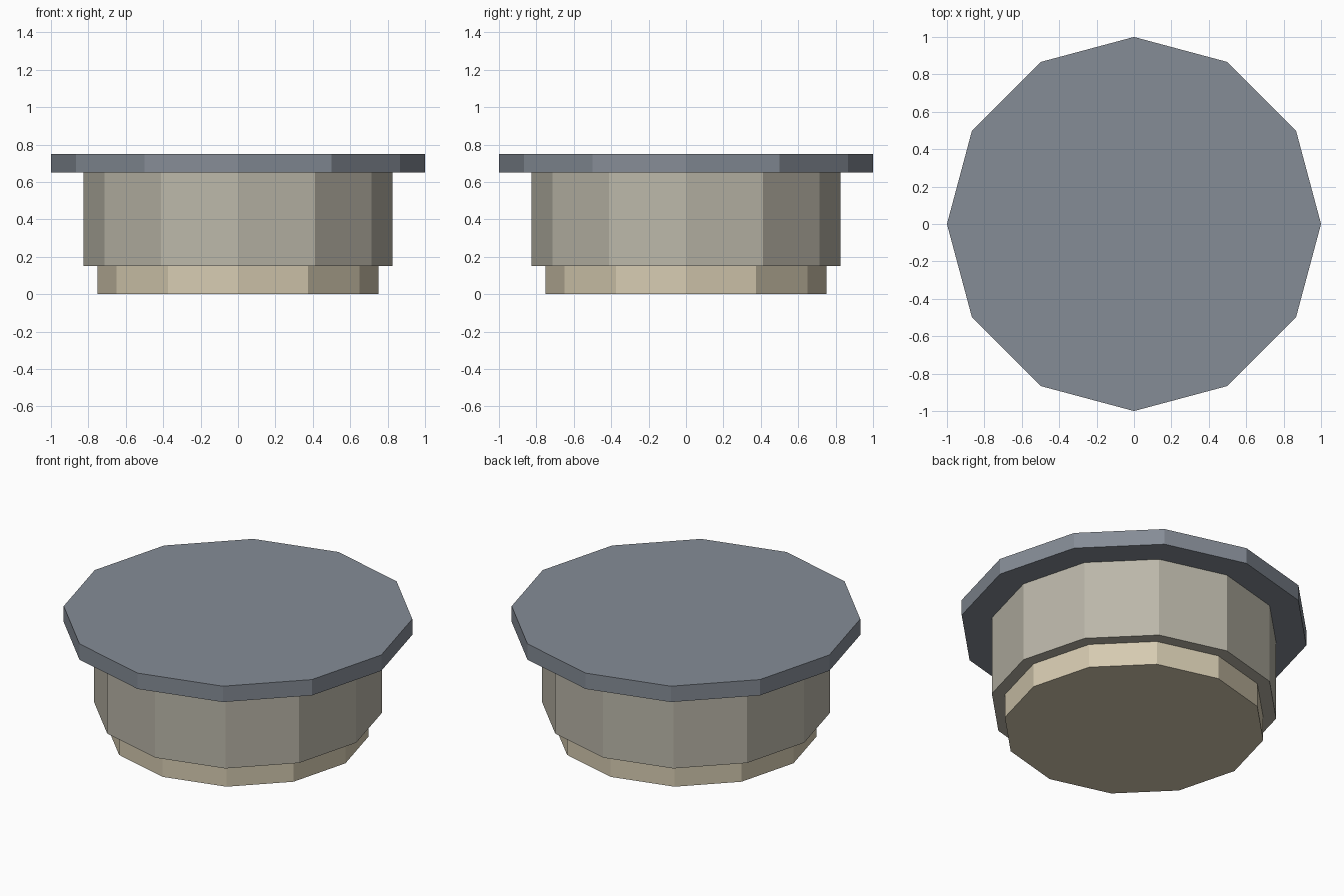
import bpy

if "Cube" in bpy.data.objects:
    bpy.data.objects.remove(bpy.data.objects["Cube"])


def srgb(r, g, b):
    """8-bit sRGB to linear RGBA."""
    lin = lambda c: c / 12.92 if c <= 0.04045 else ((c + 0.055) / 1.055) ** 2.4
    return tuple(lin(c / 255) for c in (r, g, b)) + (1.0,)


def disc(name, radius, z0, z1, colour_name, colour):
    """Flat-faced twelve-sided drum between two heights."""
    bpy.ops.mesh.primitive_cylinder_add(
        vertices=12, radius=radius, depth=z1 - z0, location=(0, 0, (z0 + z1) / 2))
    ob = bpy.context.object
    ob.name = name
    mat = bpy.data.materials.new(colour_name)
    mat.diffuse_color = colour
    mat.use_nodes = True
    mat.node_tree.nodes["Principled BSDF"].inputs["Base Color"].default_value = mat.diffuse_color
    ob.data.materials.append(mat)
    return ob


# Narrow foot
disc("foot", 0.75, 0.0, 0.15, "tan", srgb(214, 203, 177))
# Main drum
disc("body", 0.825, 0.15, 0.65, "warm grey", srgb(187, 183, 169))
# Overhanging top plate
disc("top_plate", 1.0, 0.65, 0.75, "slate grey", srgb(133, 140, 150))
